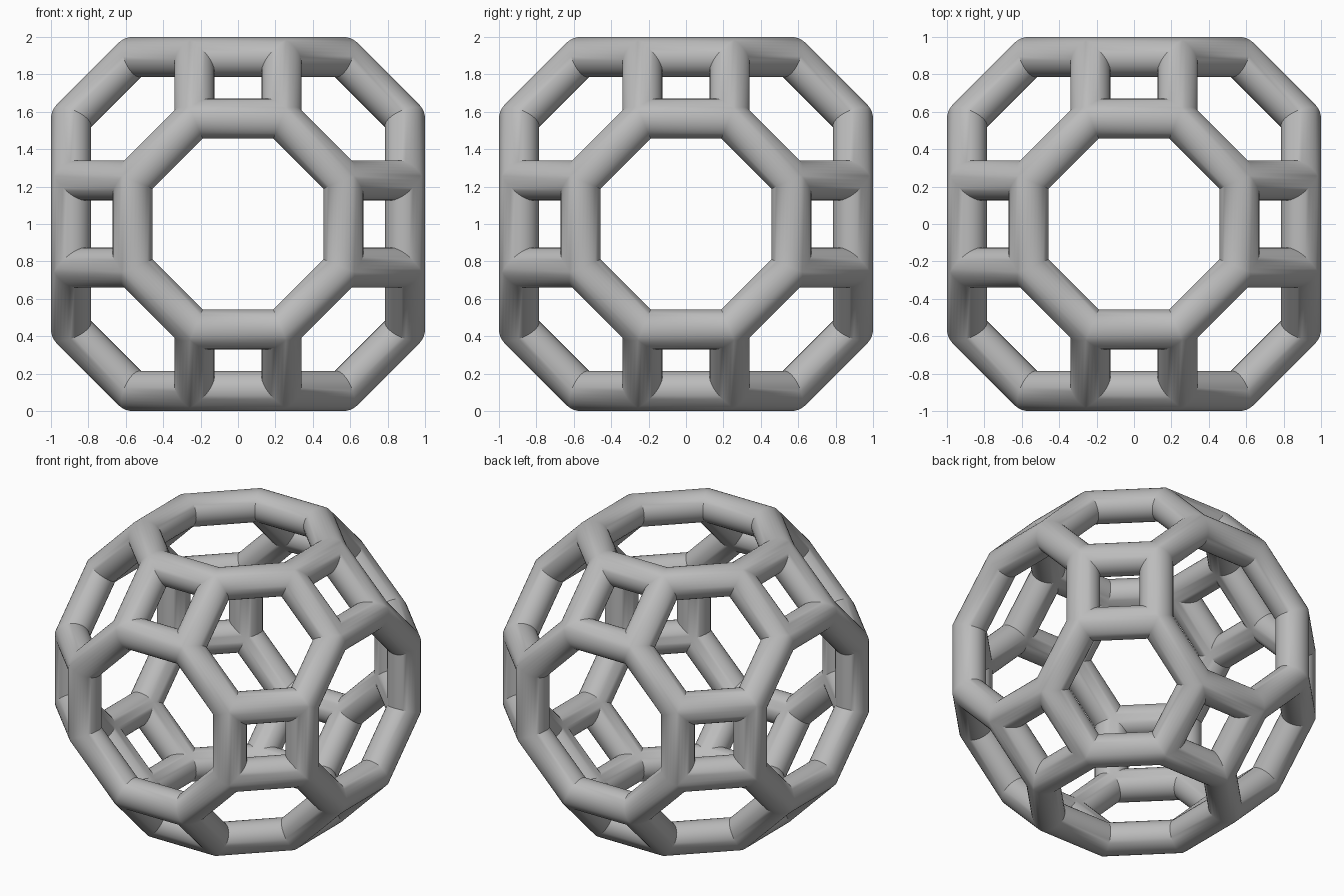
import bpy, bmesh, math
from itertools import permutations, product
from mathutils import Vector

cube = bpy.data.objects.get("Cube")
if cube:
    bpy.data.objects.remove(cube, do_unlink=True)

HALF = 0.2332                            # half an edge of the polyhedron
RADIUS = 1 - HALF * (1 + 2 * math.sqrt(2))
SIDES = 32

grey = bpy.data.materials.new("plain grey")
grey.use_nodes = True
colour = (0.5, 0.5, 0.5, 1)
grey.diffuse_color = colour
grey.node_tree.nodes["Principled BSDF"].inputs["Base Color"].default_value = colour

# Corners of a truncated cuboctahedron, and the neighbours of each
steps = (HALF, HALF * (1 + math.sqrt(2)), HALF * (1 + 2 * math.sqrt(2)))
corners = [Vector(a * b for a, b in zip(p, signs))
           for p in permutations(steps) for signs in product((-1, 1), repeat=3)]
near = [[j for j, q in enumerate(corners)
         if j != i and (q - p).length < HALF * 2.1] for i, p in enumerate(corners)]


def mitred_ring(bm, i, j, offsets):
    """Ring of a tube at corner i, cut where it meets the other two tubes."""
    along = (corners[j] - corners[i]).normalized()
    others = [(corners[k] - corners[i]).normalized() for k in near[i] if k != j]
    ring = []
    for q in offsets:
        t = max(q.dot(d) / (1 - along.dot(d)) for d in others)
        ring.append(bm.verts.new(corners[i] + q + along * t))
    return ring


# One tube along every edge, joined at the mitres
bm = bmesh.new()
for i, p in enumerate(corners):
    for j in near[i]:
        if j < i:
            continue
        out = (p + corners[j]).normalized()
        side = (corners[j] - p).normalized().cross(out)
        angles = [2 * math.pi * n / SIDES for n in range(SIDES)]
        offsets = [(out * math.cos(a) + side * math.sin(a)) * RADIUS for a in angles]
        start = mitred_ring(bm, i, j, offsets)
        end = mitred_ring(bm, j, i, offsets)
        for n in range(SIDES):
            m = (n + 1) % SIDES
            bm.faces.new((start[n], start[m], end[m], end[n]))
bmesh.ops.remove_doubles(bm, verts=bm.verts, dist=0.0005)
bmesh.ops.recalc_face_normals(bm, faces=bm.faces)
bmesh.ops.translate(bm, verts=bm.verts, vec=(0, 0, 1))

mesh = bpy.data.meshes.new("tube_frame")
bm.to_mesh(mesh)
bm.free()
mesh.materials.append(grey)
frame = bpy.data.objects.new("tube_frame", mesh)
bpy.context.collection.objects.link(frame)
bpy.context.view_layer.objects.active = frame
frame.select_set(True)
bpy.ops.object.shade_smooth_by_angle(angle=math.radians(30))
